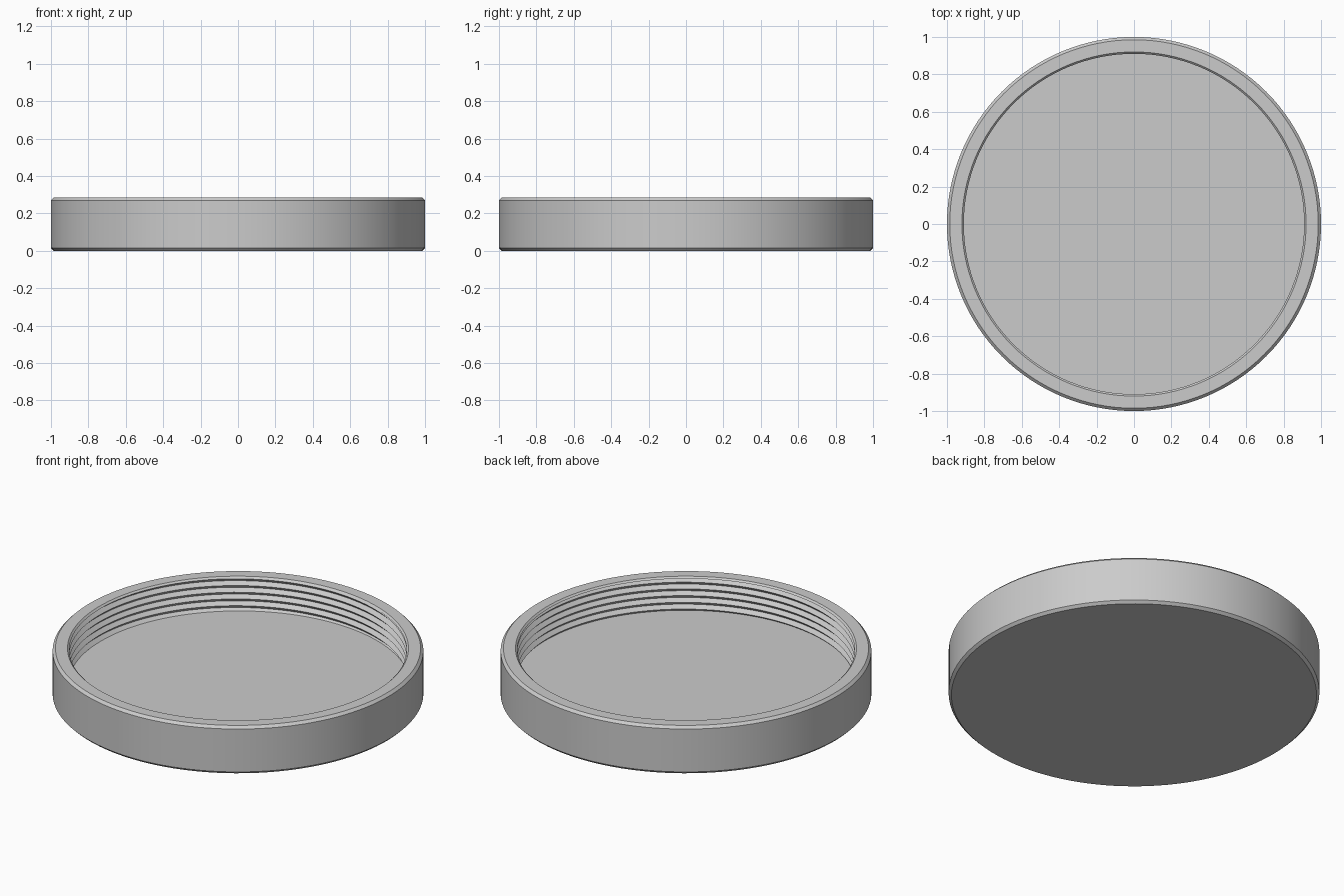
import bpy, bmesh, math

cube = bpy.data.objects.get("Cube")
if cube:
    bpy.data.objects.remove(cube)

SEG = 128
HEIGHT, CHAMFER = 0.285, 0.015
FLOOR, THREAD_TOP = 0.08, 0.275
CREST, ROOT, PITCH = 0.91, 0.93, 0.04

grey = bpy.data.materials.new("light grey")
grey.use_nodes = True
colour = (0.6, 0.6, 0.6, 1)
grey.diffuse_color = colour
grey.node_tree.nodes["Principled BSDF"].inputs["Base Color"].default_value = colour

bm = bmesh.new()


def point(r, a, z):
    return bm.verts.new((r * math.cos(a), r * math.sin(a), z))


def thread_radius(z, turn):
    """Triangular thread profile that climbs one pitch per turn."""
    t = ((z - FLOOR) / PITCH - turn) % 1
    return ROOT - (ROOT - CREST) * (1 - abs(2 * t - 1))


# Outer shell profile, from the underside to the inner lip
shell = [(1 - CHAMFER, 0), (1, CHAMFER), (1, HEIGHT - CHAMFER),
         (1 - CHAMFER, HEIGHT), (0.92, HEIGHT), (CREST, THREAD_TOP)]
rows = range(-2, 2 * math.ceil((THREAD_TOP - FLOOR) / PITCH) + 1)

columns = []
for i in range(SEG + 1):
    turn = i / SEG
    a = turn * math.tau
    column = [point(r, a, z) for r, z in shell]
    # Helical thread, cut off flat at the lip and at the floor
    for k in reversed(rows):
        z = min(max(FLOOR + PITCH * (k / 2 + turn), FLOOR), THREAD_TOP)
        column.append(point(thread_radius(z, turn), a, z))
    columns.append(column)

for left, right in zip(columns, columns[1:]):
    for j in range(len(left) - 1):
        bm.faces.new((left[j], right[j], right[j + 1], left[j + 1]))

# Close the underside and the inner floor
bm.faces.new([c[0] for c in reversed(columns[:-1])])
bm.faces.new([c[-1] for c in columns[:-1]])
bmesh.ops.remove_doubles(bm, verts=bm.verts, dist=0.0001)
bmesh.ops.dissolve_degenerate(bm, edges=bm.edges, dist=0.00005)
bmesh.ops.recalc_face_normals(bm, faces=bm.faces)

mesh = bpy.data.meshes.new("threaded_cap")
bm.to_mesh(mesh)
bm.free()
mesh.materials.append(grey)
cap = bpy.data.objects.new("threaded_cap", mesh)
bpy.context.collection.objects.link(cap)

bpy.ops.object.select_all(action="DESELECT")
cap.select_set(True)
bpy.context.view_layer.objects.active = cap
bpy.ops.object.shade_smooth_by_angle(angle=math.radians(25))
